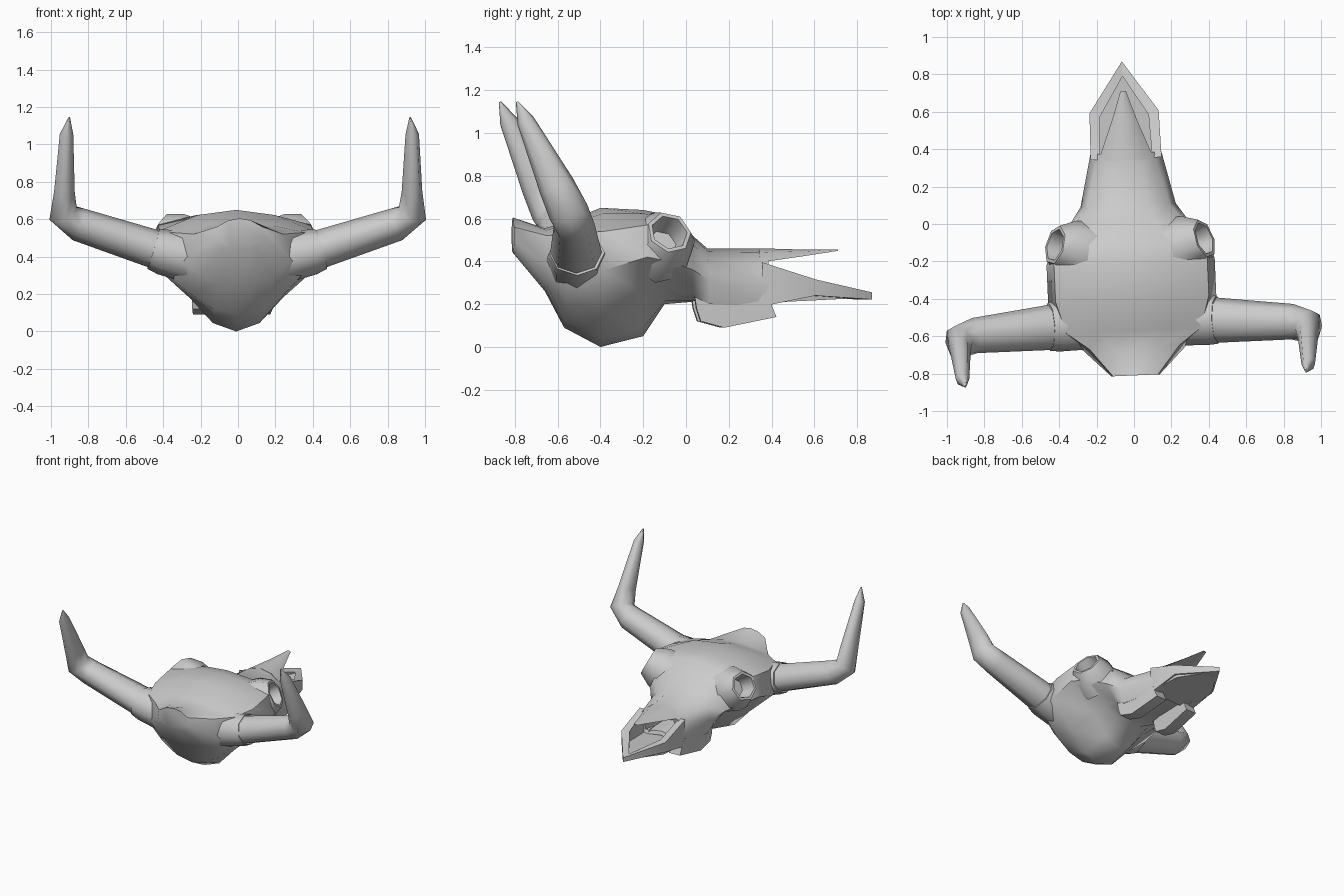
import bpy, bmesh, math
from mathutils import Vector, Matrix

if "Cube" in bpy.data.objects:
    bpy.data.objects.remove(bpy.data.objects["Cube"])

# The whole skull sits slightly turned about z
PLACE = Matrix.Translation((-0.027, 0, 0)) @ Matrix.Rotation(math.radians(2.5), 4, 'Z')


def loft(name, rings, smooth=55):
    """Skin a list of equal-length rings and cap both ends."""
    bm = bmesh.new()
    vs = [[bm.verts.new(PLACE @ Vector(p)) for p in r] for r in rings]
    n = len(rings[0])
    for a, b in zip(vs, vs[1:]):
        for i in range(n):
            bm.faces.new((a[i], a[(i + 1) % n], b[(i + 1) % n], b[i]))
    bm.faces.new(vs[0])
    bm.faces.new(vs[-1])
    bmesh.ops.recalc_face_normals(bm, faces=bm.faces)
    me = bpy.data.meshes.new(name)
    bm.to_mesh(me)
    bm.free()
    ob = bpy.data.objects.new(name, me)
    bpy.context.collection.objects.link(ob)
    if smooth:
        bpy.ops.object.select_all(action='DESELECT')
        ob.select_set(True)
        bpy.context.view_layer.objects.active = ob
        bpy.ops.object.shade_smooth_by_angle(angle=math.radians(smooth))
    return ob


def mirrored(y, half):
    """Mirror a half outline (top centre to bottom centre) into a ring."""
    return [(x, y, z) for x, z in half] + [(-x, y, z) for x, z in half[-2:0:-1]]


def skull_section(y, top, xs, zs, xw, zw, xl, zl, bottom):
    """Section through shoulder, widest and low points, rounded at crown and base."""
    return mirrored(y, [(0, top), (xs / 2, top - (top - zs) / 4), (xs, zs), (xw, zw),
                        (xl, zl), (xl / 2, bottom + (zl - bottom) / 4), (0, bottom)])


def scaled(ring, s, y, z0):
    """Copy of a ring shrunk towards height z0 and moved to y."""
    return [(p[0] * s, y, z0 + (p[2] - z0) * s) for p in ring]


def around(side, centre, u, v, n):
    """Ellipse of n points spanned by the half axes u and v."""
    pts = [centre + u * math.cos(math.tau * k / n) + v * math.sin(math.tau * k / n)
           for k in range(n)]
    return [(p.x * side, p.y, p.z) for p in pts]


def tube(name, side, path):
    """Elliptical tube: path items are x, y, z, radius across, radius along y."""
    pts = [Vector(p[:3]) for p in path]
    last, rings = len(pts) - 1, []
    for i, p in enumerate(path):
        t = (pts[min(i + 1, last)] - pts[max(i - 1, 0)]).normalized()
        u = t.cross(Vector((0, 1, 0))).normalized()
        rings.append(around(side, pts[i], u * p[3], u.cross(t) * p[4], 8))
    return loft(name, rings, 70)


def eye_rings(side, steps):
    """Seven-sided rings on the eye axis: steps are radius, offset."""
    eye, q = Vector((.40, -.095, .535)), Vector((.82, .25, .45)).to_track_quat('Z', 'Y')
    return [around(side, eye + q @ Vector((0, 0, d)), q @ Vector((r, 0, 0)),
                   q @ Vector((0, r, 0)), 7) for r, d in steps]


# Cranium and snout, ending in a hollow nasal opening
rings = [skull_section(*s) for s in (
    (-.81, .605, .12, .56, .13, .50, .09, .45, .44),
    (-.66, .555, .24, .52, .28, .38, .20, .29, .26),
    (-.57, .58, .36, .53, .38, .34, .25, .20, .09),
    (-.40, .65, .41, .54, .45, .36, .25, .18, 0),
    (-.20, .64, .41, .57, .45, .42, .23, .24, .05),
    (-.10, .62, .37, .56, .41, .40, .21, .27, .20),
    (.02, .53, .28, .48, .31, .36, .22, .24, .21),
    (.10, .46, .22, .40, .255, .31, .22, .20, .24),
    (.38, .46, .15, .39, .19, .29, .18, .19, .24))]
rings += [scaled(rings[-1], .7, .37, .33), scaled(rings[-1], .5, .2, .33)]
skull = loft("skull", rings)

# Pointed nasal bone over the opening
root = mirrored(.34, [(0, .461), (.09, .442), (.15, .395), (.09, .405), (0, .425)])
loft("nasal_bone", [root, scaled(root, .46, .55, .45), scaled(root, .1, .71, .455)])

# Thin floor closing the underside of the jaw loop
floor = ((.18, .34), (.17, .60), (0, .85), (-.17, .60), (-.18, .34))
loft("jaw_floor", [[(x, y, z + .05 * (y - .34)) for x, y in floor] for z in (.205, .225)])

for side, tag in ((1, "right"), (-1, "left")):
    # Jaw prong: half of the pointed front loop
    loft("jaw_prong_" + tag, [
        [(xo * side, yo, lo), (xi * side, yi, lo), (xi * side, yi, hi), (xo * side, yo, hi)]
        for yo, yi, xo, xi, lo, hi in ((.35, .35, .19, .14, .19, .395),
                                       (.60, .58, .185, .13, .24, .315),
                                       (.87, .79, 0, 0, .222, .255))])

    # Tooth row, closing in slightly towards the front
    teeth = ((.03, .25), (.04, .18), (.06, .12), (.17, .09), (.415, .14), (.39, .2), (.37, .25))
    loft("tooth_row_" + tag, [[((x - .08 * y) * side, y, z) for y, z in teeth]
                              for x in (.13, .22)])

    # Eye socket cup blending into the brow, with a hole cut in the skull behind it
    loft("eye_socket_" + tag, eye_rings(side, (
        (.17, -.19), (.155, -.09), (.107, 0), (.088, 0), (.07, -.12))))
    cutter = loft("socket_cutter_" + tag, eye_rings(side, ((.08, -.125), (.095, .15))), 0)
    cutter.hide_render = True
    cutter.hide_set(True)
    cut = skull.modifiers.new("socket_" + tag, 'BOOLEAN')
    cut.operation, cut.solver, cut.object = 'DIFFERENCE', 'EXACT', cutter

    # Bony core round the horn root, then the bent horn
    tube("horn_core_" + tag, side, (
        (.22, -.52, .39, .14, .14), (.40, -.53, .425, .122, .135), (.45, -.53, .44, .11, .13)))
    tube("horn_" + tag, side, (
        (.38, -.53, .42, .105, .125), (.85, -.56, .572, .09, .095),
        (.935, -.59, .63, .08, .095), (.93, -.645, .75, .055, .085),
        (.925, -.79, 1.055, .036, .042), (.912, -.83, 1.145, .004, .006)))
